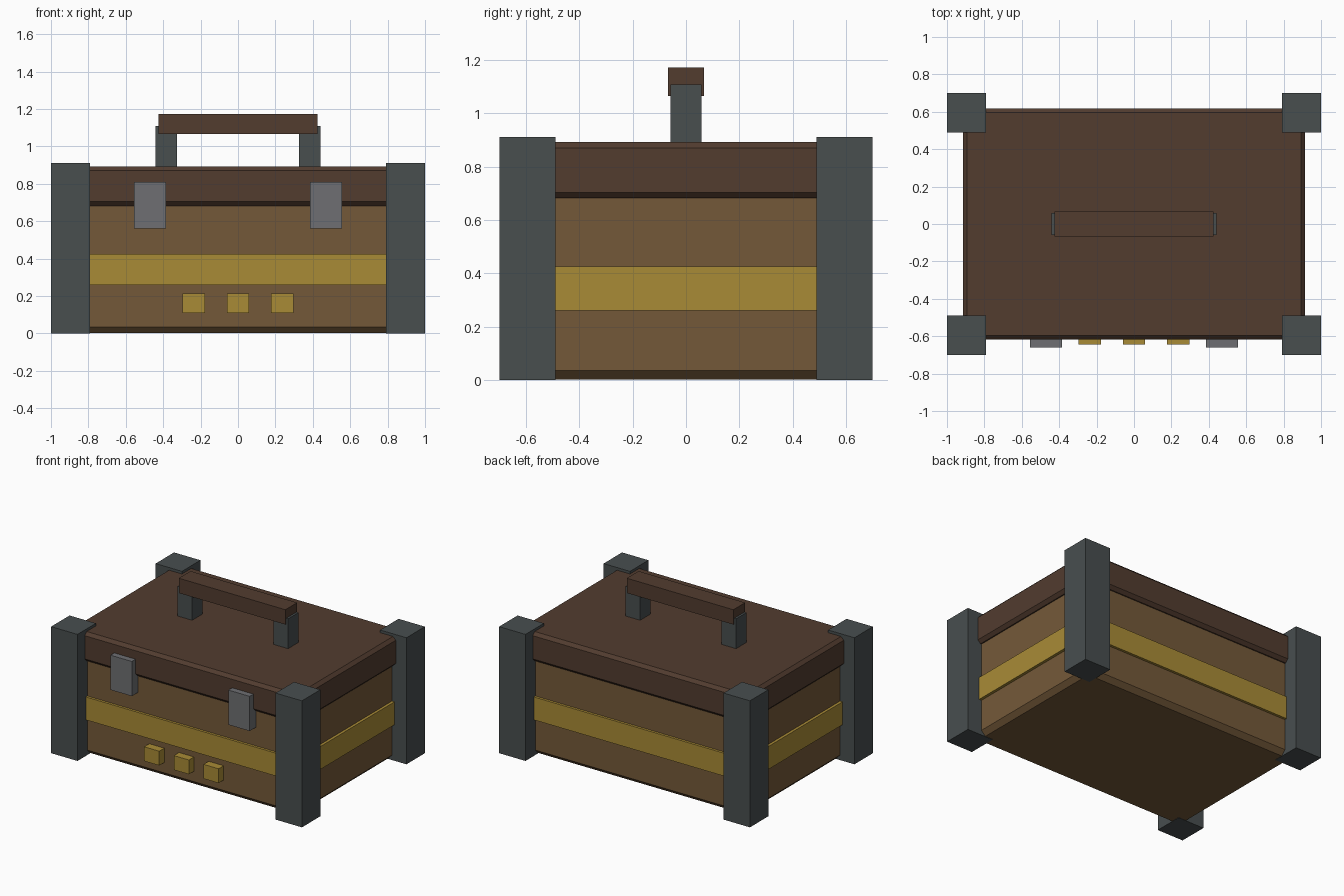
import bpy

if "Cube" in bpy.data.objects:
    bpy.data.objects.remove(bpy.data.objects["Cube"])


def material(name, hex_colour):
    """Flat material from an sRGB hex colour, stored as linear values."""
    rgb = [int(hex_colour[i:i + 2], 16) / 255 for i in (0, 2, 4)]
    lin = [c / 12.92 if c <= 0.04045 else ((c + 0.055) / 1.055) ** 2.4 for c in rgb]
    m = bpy.data.materials.new(name)
    m.diffuse_color = (*lin, 1)
    m.use_nodes = True
    m.node_tree.nodes["Principled BSDF"].inputs["Base Color"].default_value = m.diffuse_color
    return m


LEATHER = material("brown leather", "745939")
DARK = material("dark brown leather", "523C2F")
IRON = material("dark iron", "484E4F")
STEEL = material("grey steel", "6E6F72")
GOLD = material("gold", "A98B36")


def box(name, x, y, z, mat, bevel=0):
    """Box from (min, max) ranges, with an optional one-step chamfer."""
    bpy.ops.mesh.primitive_cube_add(size=1, location=[sum(r) / 2 for r in (x, y, z)])
    ob = bpy.context.object
    ob.name = name
    ob.scale = [r[1] - r[0] for r in (x, y, z)]
    bpy.ops.object.transform_apply(location=False, rotation=False, scale=True)
    ob.data.materials.append(mat)
    if bevel:
        mod = ob.modifiers.new("chamfer", "BEVEL")
        mod.width = bevel
        mod.segments = 1
    return ob


# Chest body, lid and the band around the body
box("body", (-0.885, 0.885), (-0.587, 0.587), (0.002, 0.72), LEATHER, 0.033)
box("lid", (-0.915, 0.915), (-0.617, 0.617), (0.682, 0.893), DARK, 0.022)
box("band", (-0.905, 0.905), (-0.605, 0.605), (0.26, 0.425), GOLD)

for side, s in (("left", -1), ("right", 1)):
    # Corner posts
    for end, e in (("front", -1), ("back", 1)):
        box(f"{end}_{side}_post", sorted((s * 0.79, s)),
            sorted((e * 0.49, e * 0.70)), (0, 0.912), IRON)
    # Latches on the front
    box(f"{side}_latch", sorted((s * 0.385, s * 0.555)), (-0.66, -0.57), (0.56, 0.81), STEEL)
    # Handle supports
    box(f"{side}_handle_support", sorted((s * 0.325, s * 0.44)),
        (-0.058, 0.058), (0.87, 1.108), IRON)

# Handle grip
box("handle_grip", (-0.425, 0.425), (-0.067, 0.067), (1.066, 1.173), DARK)

# Studs on the lower front
for i, cx in enumerate((-0.237, 0, 0.237)):
    box(f"stud_{i + 1}", (cx - 0.06, cx + 0.06), (-0.645, -0.57), (0.11, 0.213), GOLD)
